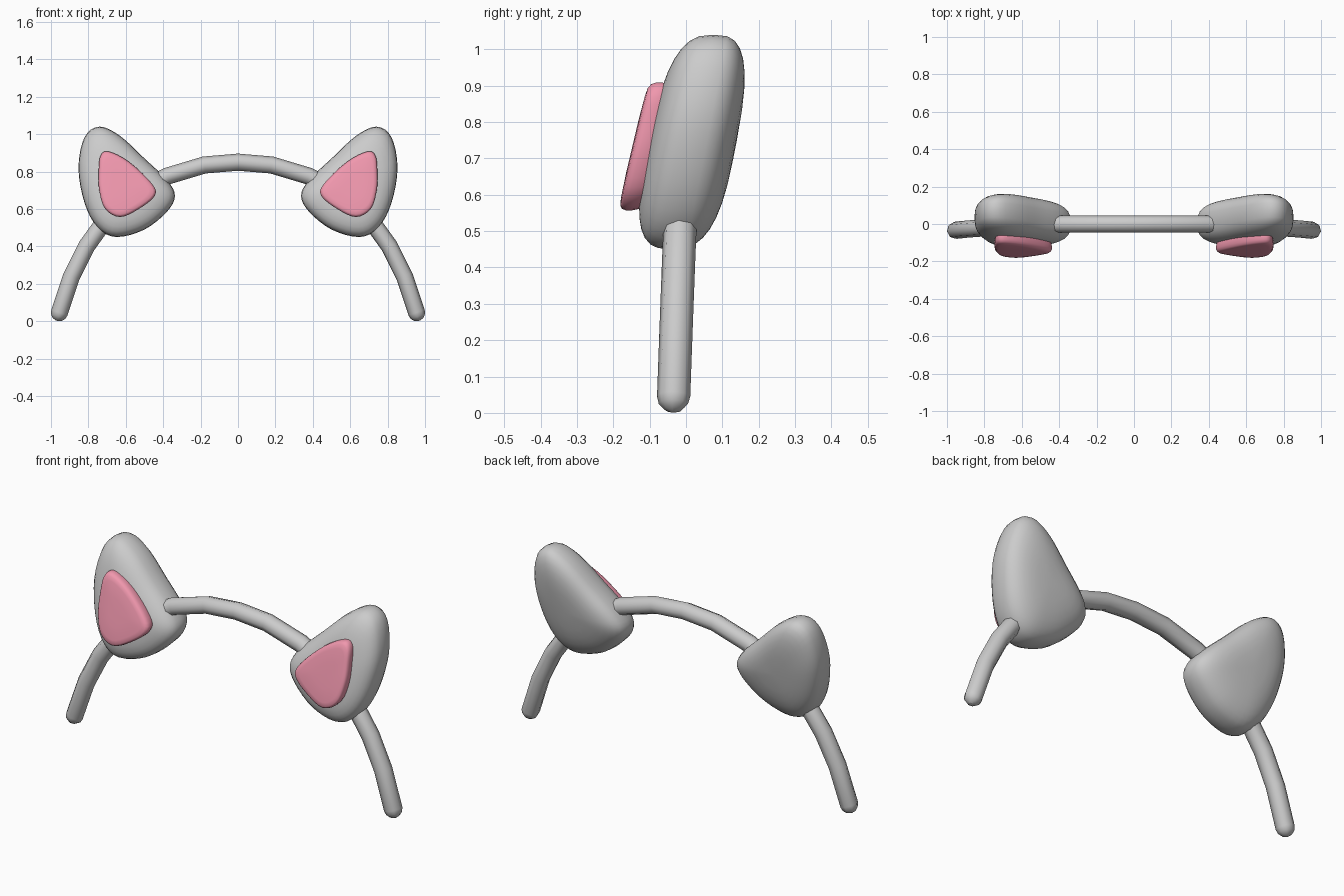
import bpy, bmesh, math
from mathutils import Vector

if "Cube" in bpy.data.objects:
    bpy.data.objects.remove(bpy.data.objects["Cube"])

pink = bpy.data.materials.new("pink")
pink.diffuse_color = (0.87, 0.31, 0.42, 1)
pink.use_nodes = True
pink.node_tree.nodes["Principled BSDF"].inputs["Base Color"].default_value = pink.diffuse_color


def smooth_loop(pts, steps=4):
    """Closed Catmull-Rom curve through the points."""
    out, n = [], len(pts)
    p = [Vector(q) for q in pts]
    for i in range(n):
        a, b, c, d = p[i - 1], p[i], p[(i + 1) % n], p[(i + 2) % n]
        for k in range(steps):
            t = k / steps
            out.append(0.5 * (2 * b + (c - a) * t + (2 * a - 5 * b + 4 * c - d) * t * t
                              + (3 * b - a - 3 * c + d) * t ** 3))
    return out


def pad(name, outline, centre, rings, slope, side, mat=None):
    """Loft scaled copies of an x-z outline along y, leaning back by slope."""
    loop, c = smooth_loop(outline), Vector(centre)
    bm = bmesh.new()
    rows = []
    for s, y in rings:
        row = []
        for q in loop:
            v = c + (q - c) * s
            row.append(bm.verts.new((side * v.x, y + slope * (v.y - 0.74), v.y)))
        rows.append(row)
    n = len(loop)
    for a, b in zip(rows, rows[1:]):
        for i in range(n):
            j = (i + 1) % n
            bm.faces.new((a[i], a[j], b[j], b[i]))
    bm.faces.new(rows[0])
    bm.faces.new(rows[-1])
    bmesh.ops.recalc_face_normals(bm, faces=bm.faces)
    me = bpy.data.meshes.new(name)
    bm.to_mesh(me)
    bm.free()
    for f in me.polygons:
        f.use_smooth = True
    if mat:
        me.materials.append(mat)
    ob = bpy.data.objects.new(name, me)
    bpy.context.collection.objects.link(ob)


# Headband: swept tube with rounded tips
half = [(0.18, 0.0, 0.835), (0.38, 0.0, 0.775), (0.55, -0.006, 0.68), (0.72, -0.016, 0.525),
        (0.81, -0.021, 0.40), (0.89, -0.027, 0.24), (0.955, -0.034, 0.045)]
path = [(Vector(p), 1.0) for p in half]
end = path[-1][0]
d = (end - path[-2][0]).normalized()
path += [(end + d * 0.045 * math.sin(a), math.cos(a)) for a in (0.5, 1.0, 1.4)]
mirrored = [(Vector((-p.x, p.y, p.z)), r) for p, r in reversed(path)]
path = mirrored + [(Vector((0, 0, 0.85)), 1.0)] + path
cu = bpy.data.curves.new("headband", 'CURVE')
cu.dimensions = '3D'
cu.bevel_depth = 0.046
cu.bevel_resolution = 2
cu.use_fill_caps = True
sp = cu.splines.new('POLY')
sp.points.add(len(path) - 1)
for pt, (p, r) in zip(sp.points, path):
    pt.co = (*p, 1)
    pt.radius = r
band = bpy.data.objects.new("headband", cu)
bpy.context.collection.objects.link(band)
bpy.context.view_layer.objects.active = band
band.select_set(True)
bpy.ops.object.convert(target='MESH')
bpy.ops.object.shade_smooth()

# Ear outlines in x, z
ear = [(0.74, 1.04), (0.82, 0.985), (0.853, 0.82), (0.82, 0.63), (0.75, 0.50), (0.65, 0.45),
       (0.50, 0.49), (0.38, 0.585), (0.337, 0.67), (0.38, 0.755), (0.50, 0.87), (0.63, 0.99)]
inner = [(0.69, 0.907), (0.735, 0.885), (0.745, 0.80), (0.742, 0.70), (0.71, 0.60), (0.63, 0.557),
         (0.53, 0.60), (0.445, 0.67), (0.46, 0.735), (0.58, 0.85)]

# Puffy superellipse section for the ear
ear_rings = []
for k in range(-8, 9):
    a = k / 8 * math.pi / 2 * 0.98
    s = math.cos(a) ** (2 / 2.9)
    y = math.copysign(abs(math.sin(a)) ** (2 / 2.9), a)
    ear_rings.append((s, 0.017 + 0.121 * y))

# Pink pad: rounded rim with a nearly flat front
pad_rings = [(0.9, -0.03), (1.0, -0.105), (1.0, -0.122), (0.975, -0.134),
             (0.92, -0.141), (0.8, -0.144), (0.4, -0.146), (0.05, -0.146)]

for side, label in ((-1, "left"), (1, "right")):
    pad(label + "_ear", ear, (0.62, 0.72), ear_rings, 0.195, side)
    pad(label + "_inner_ear", inner, (0.63, 0.73), pad_rings, 0.235, side, pink)
